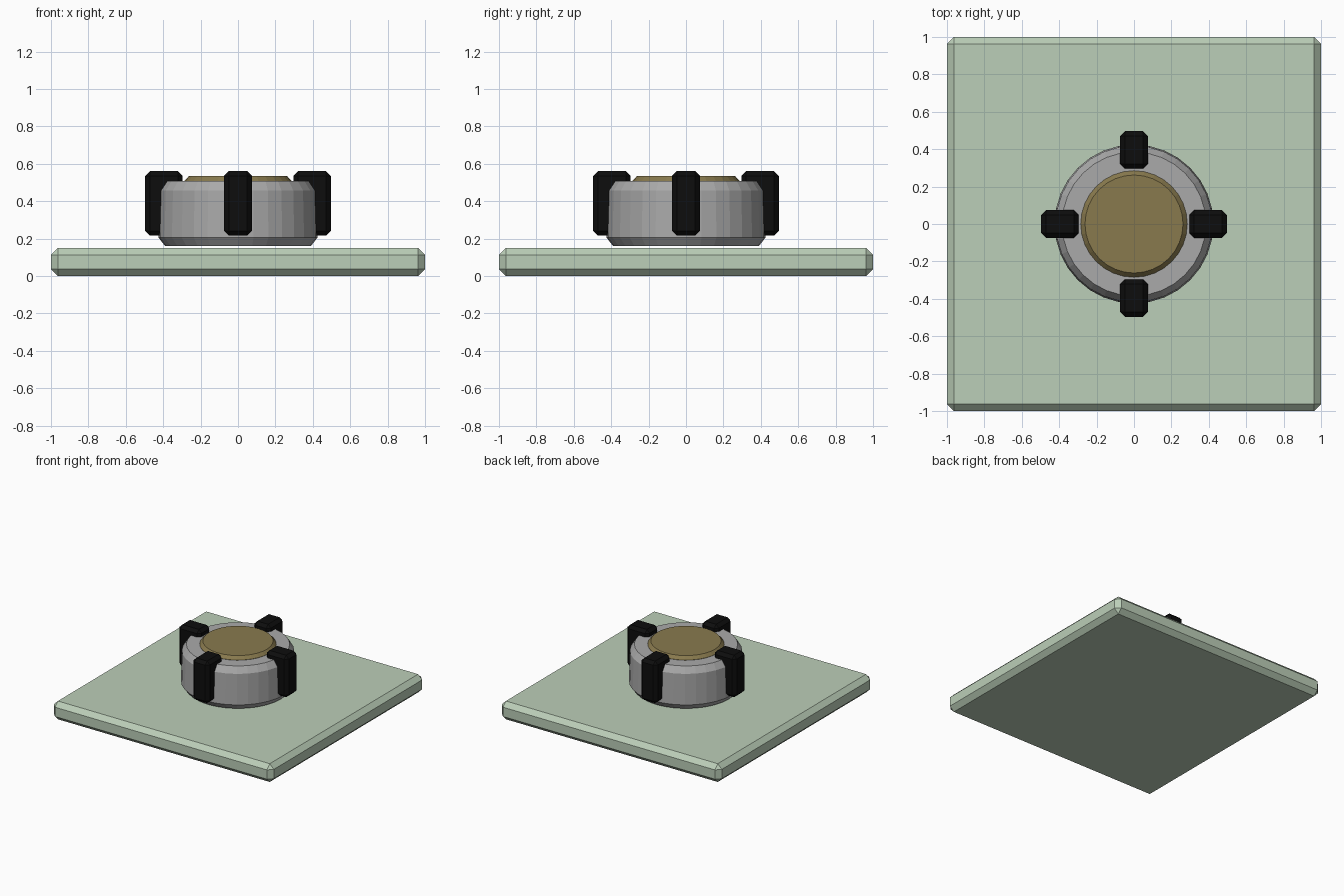
import bpy
import bmesh
import math
from mathutils import Matrix, Vector

cube = bpy.data.objects.get("Cube")
if cube:
    bpy.data.objects.remove(cube, do_unlink=True)


def material(name, rgb):
    mat = bpy.data.materials.new(name)
    mat.use_nodes = True
    mat.diffuse_color = (*rgb, 1)
    mat.node_tree.nodes["Principled BSDF"].inputs["Base Color"].default_value = (*rgb, 1)
    return mat


def finish(bm, name, mat):
    bmesh.ops.recalc_face_normals(bm, faces=bm.faces[:])
    mesh = bpy.data.meshes.new(name)
    bm.to_mesh(mesh)
    bm.free()
    mesh.materials.append(mat)
    obj = bpy.data.objects.new(name, mesh)
    bpy.context.collection.objects.link(obj)
    return obj


def chamfered_box(name, centre, size, bevel, mat, angle=0.0):
    """Box with all edges chamfered, turned around the z axis by angle."""
    bm = bmesh.new()
    bmesh.ops.create_cube(bm, size=1)
    bmesh.ops.scale(bm, vec=Vector(size), verts=bm.verts[:])
    bmesh.ops.bevel(bm, geom=bm.edges[:], offset=bevel, segments=1,
                    affect='EDGES', profile=0.5)
    bmesh.ops.translate(bm, vec=Vector(centre), verts=bm.verts[:])
    bmesh.ops.rotate(bm, cent=(0, 0, 0), matrix=Matrix.Rotation(angle, 3, 'Z'),
                     verts=bm.verts[:])
    return finish(bm, name, mat)


def turned_part(name, profile, mat, sides=32):
    """Closed solid from (radius, height) rings, bottom to top."""
    bm = bmesh.new()
    rings = []
    for r, z in profile:
        rings.append([bm.verts.new((r * math.cos(2 * math.pi * i / sides),
                                    r * math.sin(2 * math.pi * i / sides), z))
                      for i in range(sides)])
    for low, high in zip(rings, rings[1:]):
        for i in range(sides):
            j = (i + 1) % sides
            bm.faces.new((low[i], low[j], high[j], high[i]))
    bm.faces.new(rings[0])
    bm.faces.new(rings[-1])
    return finish(bm, name, mat)


green = material("pale green", (0.50, 0.62, 0.48))
grey = material("mid grey", (0.40, 0.40, 0.40))
brass = material("dull brass", (0.25, 0.195, 0.076))
black = material("black", (0.004, 0.004, 0.004))

# Square floor slab
chamfered_box("base_slab", (0, 0, 0.075), (2, 2, 0.15), 0.037, green)

# Round body with chamfered rims
turned_part("round_body", [(0.39, 0.16), (0.425, 0.205), (0.418, 0.457), (0.385, 0.507)], grey)

# Raised disc on the body
turned_part("top_disc", [(0.285, 0.48), (0.285, 0.509), (0.262, 0.535)], brass)

# Four clamps around the body
for side, turns in (("left", 0), ("back", 1), ("right", 2), ("front", 3)):
    chamfered_box(side + "_clamp", (0.396, 0, 0.388), (0.2, 0.148, 0.345), 0.025,
                  black, turns * math.pi / 2)
